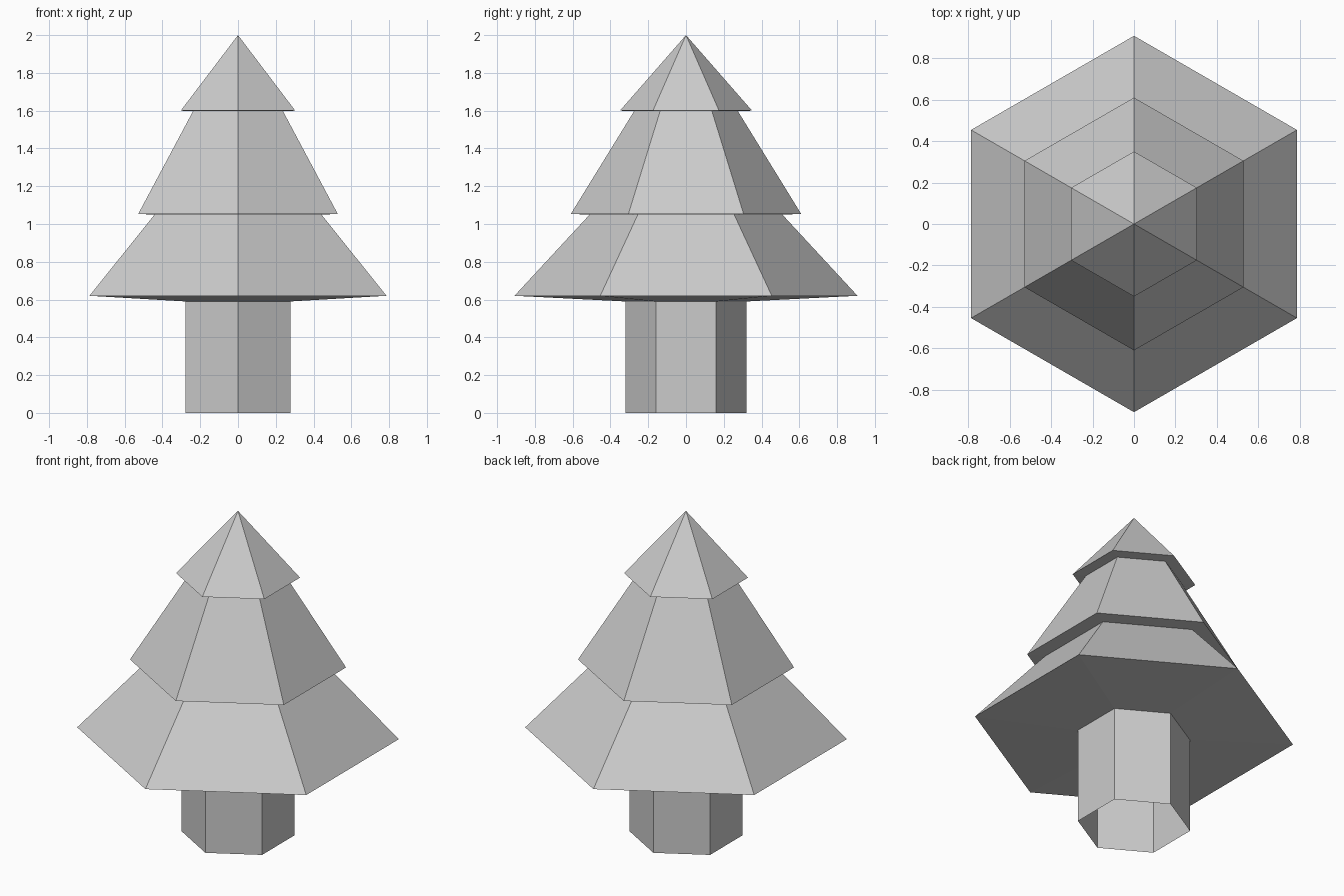
import bpy
import bmesh
from math import cos, sin, pi

SIDES = 6

cube = bpy.data.objects.get("Cube")
if cube:
    bpy.data.objects.remove(cube, do_unlink=True)

# One flat grey for the whole tree
grey = bpy.data.materials.new("plain_grey")
grey.use_nodes = True
colour = (0.6, 0.6, 0.6, 1.0)
grey.diffuse_color = colour
grey.node_tree.nodes["Principled BSDF"].inputs["Base Color"].default_value = colour


def lathe(name, profile):
    """Turn a (radius, height) profile, listed bottom to top, into a six-sided shell."""
    bm = bmesh.new()
    rings = []
    for r, z in profile:
        count = SIDES if r > 0 else 1
        angles = [pi / 2 + 2 * pi * i / SIDES for i in range(count)]
        rings.append([bm.verts.new((r * cos(a), r * sin(a), z)) for a in angles])
    for low, high in zip(rings, rings[1:]):
        for i in range(SIDES):
            j = (i + 1) % SIDES
            if len(high) == 1:
                bm.faces.new((low[i], low[j], high[0]))
            else:
                bm.faces.new((low[i], low[j], high[j], high[i]))
    mesh = bpy.data.meshes.new(name)
    bm.to_mesh(mesh)
    bm.free()
    mesh.materials.append(grey)
    obj = bpy.data.objects.new(name, mesh)
    bpy.context.collection.objects.link(obj)
    return obj


# Hollow trunk, open at the foot
lathe("trunk", [(0.32, 0), (0.32, 0.59)])

# Foliage tiers: underside, then sloping sides up to the next tier
lathe("lower_foliage", [(0.32, 0.59), (0.908, 0.62), (0.51, 1.05)])
lathe("middle_foliage", [(0.51, 1.05), (0.61, 1.053), (0.275, 1.597)])
lathe("top_foliage", [(0.275, 1.597), (0.35, 1.6), (0, 2)])
